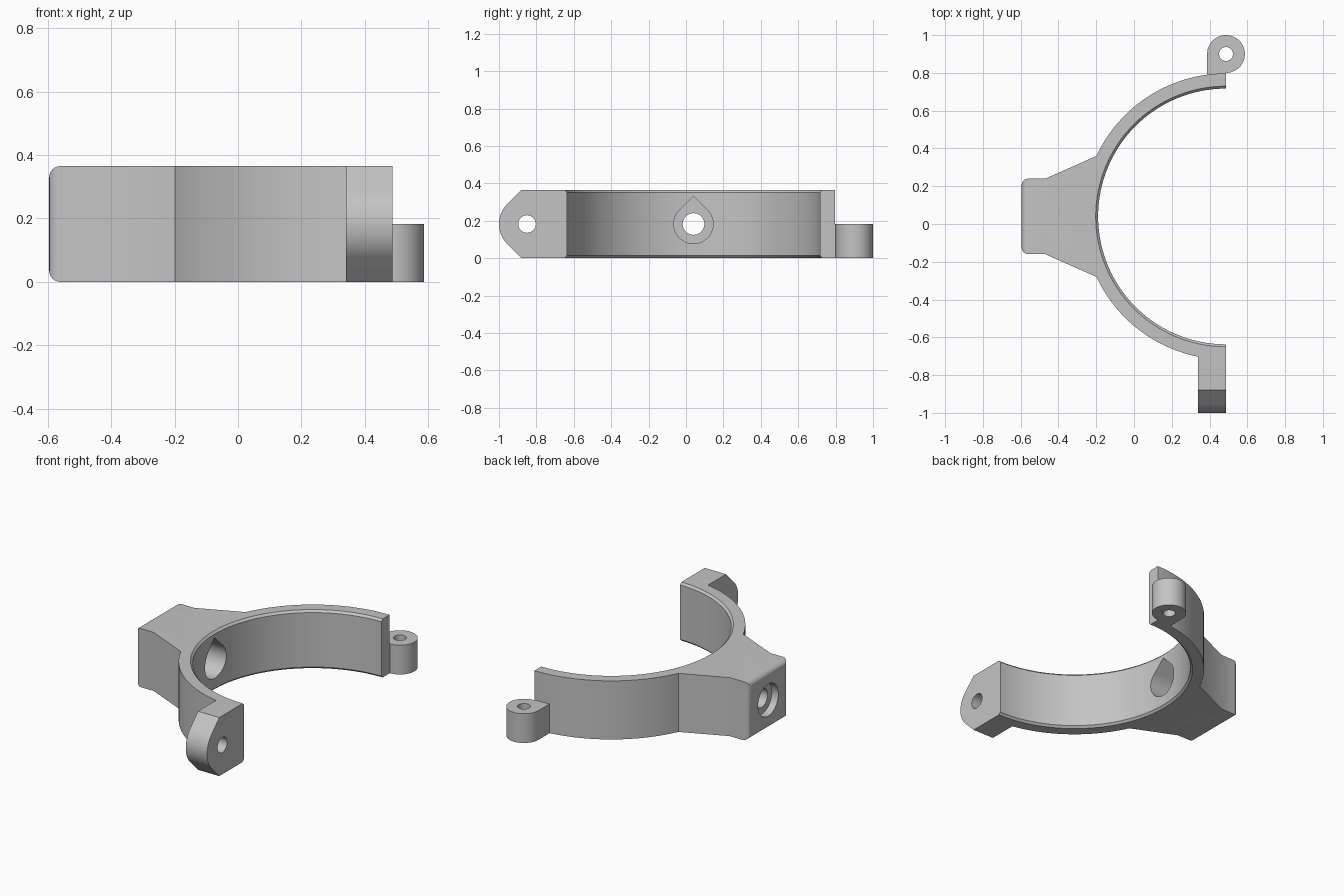
import bpy, bmesh, math
from mathutils import Matrix, Vector

if "Cube" in bpy.data.objects:
    bpy.data.objects.remove(bpy.data.objects["Cube"])

CX, CY = 0.487, 0.04          # centre of the half ring
R_IN, R_OUT = 0.677, 0.757
H = 0.365
MID = H / 2

grey = bpy.data.materials.new("plain grey")
grey.use_nodes = True
grey.diffuse_color = (0.55, 0.55, 0.55, 1)
grey.node_tree.nodes["Principled BSDF"].inputs["Base Color"].default_value = (0.55, 0.55, 0.55, 1)


def arc(cx, cy, r, a0, a1, n):
    """Points on an arc, angles in degrees."""
    angles = [math.radians(a0 + (a1 - a0) * i / n) for i in range(n + 1)]
    return [(cx + r * math.cos(a), cy + r * math.sin(a)) for a in angles]


def prism(name, outline, low, high, axis="z", bevel_test=None):
    """Extrude an outline along z (outline in xy) or along x (outline in yz)."""
    bm = bmesh.new()
    place = (lambda p: (p[0], p[1], low)) if axis == "z" else (lambda p: (low, p[0], p[1]))
    step = Vector((0, 0, high - low)) if axis == "z" else Vector((high - low, 0, 0))
    face = bm.faces.new([bm.verts.new(place(p)) for p in outline])
    new = bmesh.ops.extrude_face_region(bm, geom=[face])["geom"]
    bmesh.ops.translate(bm, vec=step, verts=[v for v in new if isinstance(v, bmesh.types.BMVert)])
    bmesh.ops.recalc_face_normals(bm, faces=bm.faces)
    if bevel_test:
        edges = [e for e in bm.edges if all(bevel_test(v.co) for v in e.verts)]
        bmesh.ops.bevel(bm, geom=edges, offset=0.035, segments=6, profile=0.5, affect="EDGES")
    return finish(name, bm)


def finish(name, bm):
    mesh = bpy.data.meshes.new(name)
    bm.to_mesh(mesh)
    bm.free()
    mesh.materials.append(grey)
    ob = bpy.data.objects.new(name, mesh)
    bpy.context.collection.objects.link(ob)
    return ob


def combine(base, tool, operation):
    """Apply a boolean and remove the helper."""
    mod = base.modifiers.new("combine", "BOOLEAN")
    mod.operation, mod.object, mod.solver = operation, tool, "EXACT"
    evaluated = base.evaluated_get(bpy.context.evaluated_depsgraph_get())
    mesh = bpy.data.meshes.new_from_object(evaluated)
    base.modifiers.clear()
    base.data = mesh
    bpy.data.objects.remove(tool)


# Half ring and flared mounting block as one outline, with a rounded mounting face
join = math.degrees(math.asin(0.32 / R_OUT))
outline = arc(CX, CY, R_OUT, 90, 180 - join, 40)
outline += [(-0.47, CY + 0.2), (-0.595, CY + 0.2), (-0.595, CY - 0.2), (-0.47, CY - 0.2)]
outline += arc(CX, CY, R_OUT, 180 + join, 270, 40)
bracket = prism("clamp_bracket", outline, 0, H, bevel_test=lambda co: co.x < -0.59)

# Bolt ear with a rounded, diamond-like end
ear_y, ear_r = -0.85, 0.15
ear = [(CY - R_OUT + 0.06, H), (-0.88, H)] + arc(ear_y, MID, ear_r, 135, 225, 24)
ear += [(-0.88, 0), (CY - R_OUT + 0.06, 0)]
combine(bracket, prism("bolt_ear", ear, 0.34, CX, "x"), "UNION")

# Hinge knuckle with a square-sided web back to the ring
knuckle = arc(CX, 0.9, 0.1, -90, 180, 54) + [(CX - 0.1, 0.76), (CX, 0.76)]
combine(bracket, prism("hinge_knuckle", knuckle, 0, MID), "UNION")

# Bore with chamfered mouths
bm = bmesh.new()
c = 0.013
profile = [(R_IN + c + 0.05, -0.05), (R_IN, c), (R_IN, H - c), (R_IN + c + 0.05, H + 0.05)]
rings = []
for r, z in profile:
    r = R_IN + c + 0.05 if r > R_IN else r
    rings.append([bm.verts.new((x, y, z)) for x, y in arc(CX, CY, r, 0, 360, 128)[:-1]])
for a, b in zip(rings, rings[1:]):
    for i in range(128):
        j = (i + 1) % 128
        bm.faces.new((a[i], a[j], b[j], b[i]))
bm.faces.new(rings[0])
bm.faces.new(rings[-1])
bmesh.ops.recalc_face_normals(bm, faces=bm.faces)
combine(bracket, finish("bore_cutter", bm), "DIFFERENCE")

# Screw holes, teardrop pocket and outer counterbore
teardrop = arc(CY, MID, 0.105, 135, 405, 48) + [(CY, MID + 0.105 * math.sqrt(2))]
cutters = [
    prism("ear_hole", arc(ear_y, MID, 0.047, 0, 360, 32)[:-1], 0.2, 0.6, "x"),
    prism("knuckle_hole", arc(CX, 0.9, 0.037, 0, 360, 32)[:-1], -0.1, 0.3),
    prism("teardrop_pocket", teardrop, -0.43, 0.1, "x"),
    prism("counterbore", arc(CY, MID, 0.1, 0, 360, 48)[:-1], -0.7, -0.55, "x"),
    prism("block_hole", arc(CY, MID, 0.058, 0, 360, 32)[:-1], -0.7, 0.1, "x"),
]
for cutter in cutters:
    combine(bracket, cutter, "DIFFERENCE")

# Smooth the curves, keep the machined edges sharp
bpy.ops.object.select_all(action="DESELECT")
bracket.select_set(True)
bpy.context.view_layer.objects.active = bracket
bpy.ops.object.shade_smooth_by_angle(angle=math.radians(25))
